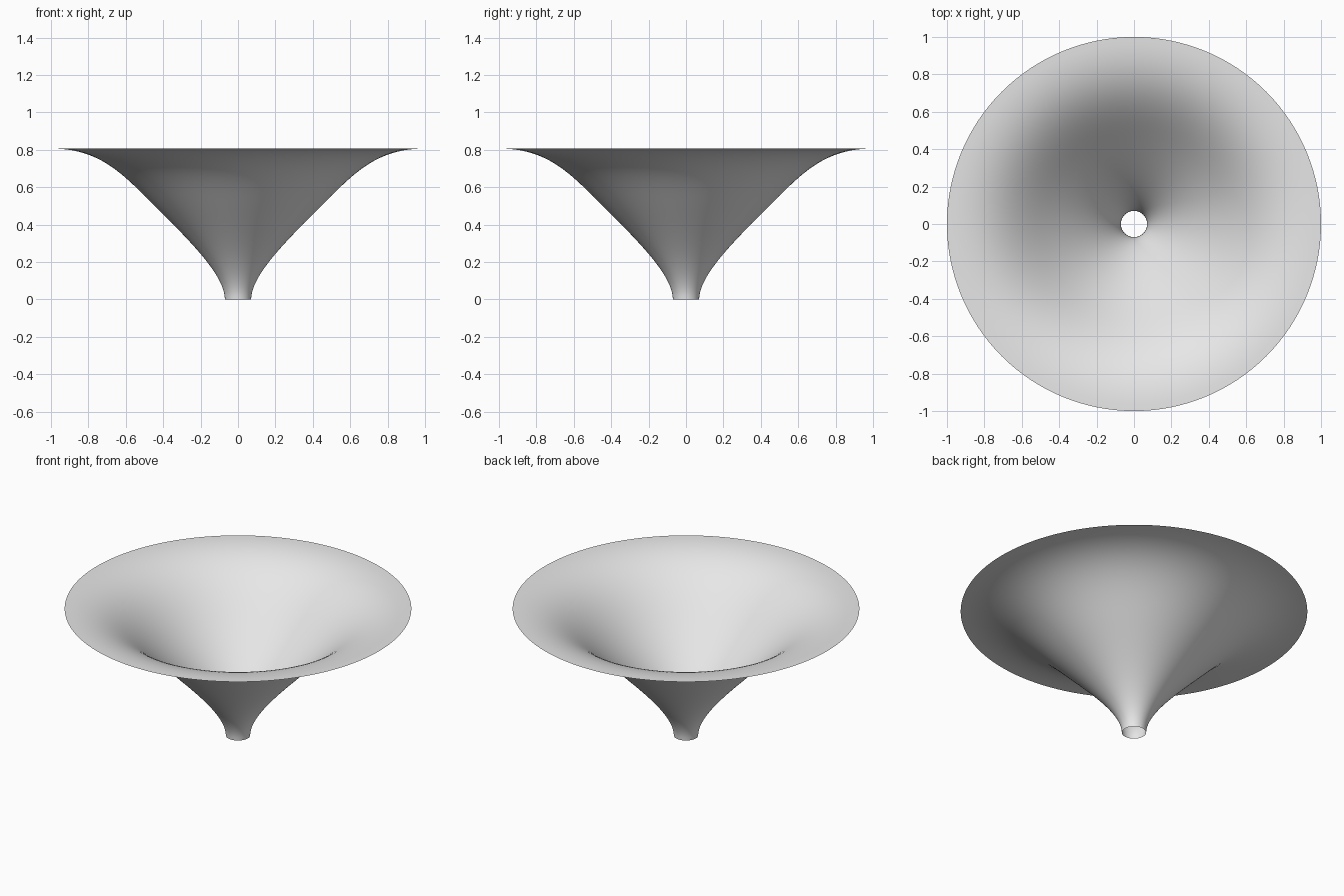
import bpy
import bmesh
import math
from mathutils import Vector
from mathutils.geometry import interpolate_bezier

cube = bpy.data.objects.get("Cube")
if cube:
    bpy.data.objects.remove(cube, do_unlink=True)

# Plain grey surface
grey = bpy.data.materials.new("light_grey")
grey.use_nodes = True
grey.diffuse_color = (0.8, 0.8, 0.8, 1)
grey.node_tree.nodes["Principled BSDF"].inputs["Base Color"].default_value = (0.8, 0.8, 0.8, 1)

# S-shaped profile: upright at the throat, level at the rim
throat, middle, rim = (0.07, 0), (0.445, 0.5), (1, 0.807)
spans = [
    (throat, (0.07, 0.13), (0.26, 0.315), middle),
    (middle, (0.62, 0.675), (0.74, 0.807), rim),
]
profile = []
for span in spans:
    points = interpolate_bezier(*[Vector((r, 0, z)) for r, z in span], 20)
    profile += points[1:] if profile else points

# Open, thin funnel turned from the profile
bm = bmesh.new()
verts = [bm.verts.new(p) for p in profile]
edges = [bm.edges.new(pair) for pair in zip(verts, verts[1:])]
bmesh.ops.spin(bm, geom=verts + edges, cent=(0, 0, 0), axis=(0, 0, 1),
               angle=math.tau, steps=128, use_merge=True)
bmesh.ops.remove_doubles(bm, verts=bm.verts, dist=0.0001)
bmesh.ops.recalc_face_normals(bm, faces=bm.faces)

# Normals face the inside of the bowl, which is seen from above
bm.faces.ensure_lookup_table()
if bm.faces[0].normal.dot(bm.faces[0].calc_center_median() * Vector((1, 1, 0))) > 0:
    bmesh.ops.reverse_faces(bm, faces=bm.faces)
for face in bm.faces:
    face.smooth = True

mesh = bpy.data.meshes.new("funnel")
bm.to_mesh(mesh)
bm.free()
mesh.materials.append(grey)
funnel = bpy.data.objects.new("funnel", mesh)
bpy.context.collection.objects.link(funnel)
